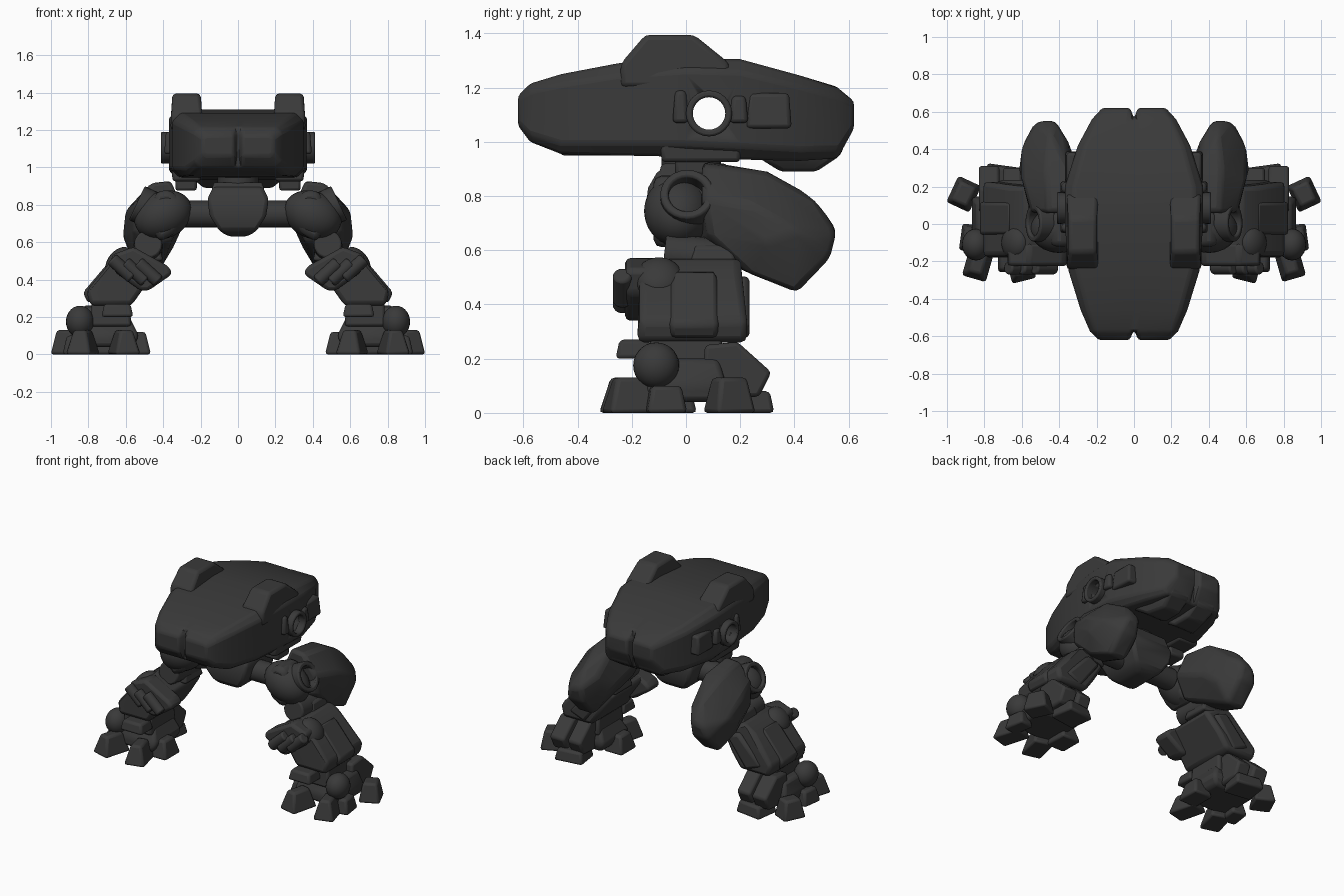
import bpy, bmesh, math
from mathutils import Vector, Matrix

if "Cube" in bpy.data.objects:
    bpy.data.objects.remove(bpy.data.objects["Cube"])

mat = bpy.data.materials.new("dark grey")
mat.diffuse_color = (0.042, 0.042, 0.042, 1)
mat.use_nodes = True
mat.node_tree.nodes["Principled BSDF"].inputs["Base Color"].default_value = mat.diffuse_color


def finish(name, bm, bevel=0.0, mirror=True):
    bmesh.ops.recalc_face_normals(bm, faces=bm.faces)
    me = bpy.data.meshes.new(name)
    bm.to_mesh(me)
    bm.free()
    me.materials.append(mat)
    for p in me.polygons:
        p.use_smooth = True
    me.set_sharp_from_angle(angle=math.radians(32))
    ob = bpy.data.objects.new(name, me)
    bpy.context.collection.objects.link(ob)
    if bevel:
        b = ob.modifiers.new("bevel", 'BEVEL')
        b.width, b.segments, b.limit_method = bevel, 2, 'ANGLE'
        b.angle_limit = math.radians(25)
    if mirror:
        m = ob.modifiers.new("mirror", 'MIRROR')
        m.use_mirror_merge = False
    return ob


def lump(name, pts, bevel=0.015, mirror=True):
    """Rounded convex block around the given points."""
    bm = bmesh.new()
    for p in pts:
        bm.verts.new(p)
    r = bmesh.ops.convex_hull(bm, input=bm.verts)
    bmesh.ops.delete(bm, geom=[g for g in r["geom_interior"] if isinstance(g, bmesh.types.BMVert)], context='VERTS')
    bmesh.ops.dissolve_limit(bm, angle_limit=math.radians(6), verts=bm.verts, edges=bm.edges)
    return finish(name, bm, bevel, mirror)


def slab(name, xz, y0, y1, bevel=0.015, mirror=True):
    """Front-view outline pushed from y0 to y1."""
    return lump(name, [(x, y, z) for x, z in xz for y in (y0, y1)], bevel, mirror)


def block(name, x, y, z, taper=0.0, bevel=0.015, mirror=True, turn=0):
    """Box from ranges, narrowed at the top by taper, turned about z in degrees."""
    c = Vector(((x[0] + x[1]) / 2, (y[0] + y[1]) / 2, 0))
    rot = Matrix.Rotation(math.radians(turn), 3, 'Z')
    pts = []
    for sx in (-1, 1):
        for sy in (-1, 1):
            for k, zz in ((0, z[0]), (taper, z[1])):
                v = Vector((sx * ((x[1] - x[0]) / 2 - k), sy * ((y[1] - y[0]) / 2 - k), zz))
                pts.append(c + rot @ v)
    return lump(name, pts, bevel, mirror)


def rod(name, a, b, r, bevel=0.01, mirror=True, sides=20):
    a, b = Vector(a), Vector(b)
    d = b - a
    bm = bmesh.new()
    bmesh.ops.create_cone(bm, cap_ends=True, segments=sides, radius1=r, radius2=r, depth=d.length,
                          matrix=Matrix.Translation((a + b) / 2) @ d.to_track_quat('Z', 'Y').to_matrix().to_4x4())
    return finish(name, bm, bevel, mirror)


def ball(name, c, s, tilt=0):
    bm = bmesh.new()
    m = Matrix.Translation(c) @ Matrix.Rotation(math.radians(tilt), 4, 'Y') @ Matrix.Diagonal((*s, 1))
    bmesh.ops.create_uvsphere(bm, u_segments=24, v_segments=14, radius=1, matrix=m)
    return finish(name, bm)


def ring(name, c, axis, r_out, r_in, depth):
    """Open tube, walls all round."""
    bm = bmesh.new()
    m = Matrix.Translation(c) @ Vector(axis).to_track_quat('Z', 'Y').to_matrix().to_4x4()
    prof = [(r_out, -depth / 2), (r_out, depth / 2), (r_in, depth / 2), (r_in, -depth / 2)]
    n = 24
    vs = [[bm.verts.new(m @ Vector((r * math.cos(i * math.tau / n), r * math.sin(i * math.tau / n), h)))
           for r, h in prof] for i in range(n)]
    for i in range(n):
        for j in range(4):
            k = (j + 1) % 4
            bm.faces.new((vs[i][j], vs[(i + 1) % n][j], vs[(i + 1) % n][k], vs[i][k]))
    return finish(name, bm, 0.008)


# Hull: lofted from stations (y, half width, bottom, top), centre notched at both ends
stations = [(-0.62, .19, 1.06, 1.17), (-0.575, .235, 1.0, 1.215), (-0.46, .285, .955, 1.25), (-0.25, .35, .95, 1.29),
            (0, .37, .945, 1.31), (0.2, .37, .935, 1.305), (0.42, .30, .93, 1.245), (0.56, .225, .94, 1.20),
            (0.62, .17, 1.05, 1.15)]
fr = [-1, -.87, -.12, 0, .12, .87, 1]
bm = bmesh.new()
tops, bots = [], []
for i, (y, w, zb, zt) in enumerate(stations):
    end = 1 if i == 0 else -1 if i == len(stations) - 1 else 0
    t, b = [], []
    for f in fr:
        yy = y + end * 0.055 * (f == 0)
        drop = 0.13 * (zt - zb) if abs(f) == 1 else 0
        t.append(bm.verts.new((f * w, yy, zt - drop)))
        b.append(bm.verts.new((f * w, yy, zb + drop)))
    tops.append(t)
    bots.append(b)
for i in range(len(stations) - 1):
    for g in (tops, bots):
        for j in range(6):
            bm.faces.new((g[i][j], g[i][j + 1], g[i + 1][j + 1], g[i + 1][j]))
    for j in (0, 6):
        bm.faces.new((tops[i][j], tops[i + 1][j], bots[i + 1][j], bots[i][j]))
for i in (0, -1):
    for j in range(6):
        bm.faces.new((tops[i][j], tops[i][j + 1], bots[i][j + 1], bots[i][j]))
hull = finish("hull", bm, 0.02, mirror=False)

# Round opening straight through the hull
cutter = rod("hole_cutter", (-0.6, .085, 1.105), (0.6, .085, 1.105), 0.06, 0, False, 32)
cutter.hide_render = True
cutter.hide_viewport = True
cut = hull.modifiers.new("hole", 'BOOLEAN')
cut.object, cut.operation, cut.solver = cutter, 'DIFFERENCE', 'EXACT'

# Hull fittings
lump("shoulder_box", [(x, y, z) for x0, x1, ys, z in ((.19, .36, (-.245, .17), 1.2), (.19, .36, (-.24, .16), 1.29),
                      (.20, .35, (-.15, .03), 1.395)) for x in (x0, x1) for y in ys], 0.02)
ring("side_port", (.385, .085, 1.105), (1, 0, 0), 0.085, 0.06, 0.055)
block("port_front_fitting", (.34, .395), (-.05, .01), (1.07, 1.19), 0.01)
block("port_rear_fitting", (.34, .395), (.16, .23), (1.07, 1.17), 0.01)
block("side_panel", (.28, .37), (.22, .39), (1.05, 1.18), 0.01)
block("hull_skid", (.20, .35), (-.09, .2), (.925, 1.0), -.005)
block("belly_plate", (-.2, .2), (-.46, -.02), (.95, 1.0), -.02, 0.01, False)
lump("rear_underside", [(x, y, z) for x, y, z in ((.03, .35, .89), (.19, .35, .89), (.03, .48, .89), (.16, .48, .89),
     (.03, .27, .94), (.25, .27, .94), (.03, .57, .95), (.18, .57, .95), (.03, .6, 1.03), (.17, .6, 1.03),
     (.25, .36, 1.0), (.03, .3, 1.03))])
block("hull_stub", (.22, .335), (-.04, .09), (.875, .96), 0.0)

# Pelvis and axle
lump("pelvis", [(s * x, y, z) for s in (-1, 1) for x, ys, z in ((.13, (-.1, .14), .90), (.165, (-.14, .18), .83),
     (.15, (-.15, .18), .74), (.10, (-.13, .15), .66), (.05, (-.08, .1), .63)) for y in ys], 0.02, False)
block("pelvis_collar", (-.15, .15), (-.11, .17), (.84, .92), 0.02, 0.012, False)
rod("neck", (0, .02, .86), (0, .02, .98), .11, 0.01, False)
rod("axle", (-.3, 0, .75), (.3, 0, .75), .072, 0.01, False)

# Thigh
lump("thigh", [(.36, .06, .93), (.46, .06, .92), (.55, .06, .8), (.56, .08, .66), (.28, .06, .75), (.36, .05, .60),
               (.35, .3, .89), (.47, .3, .89), (.60, .24, .77), (.615, .3, .63), (.55, .24, .51), (.41, .26, .50),
               (.30, .3, .66), (.36, .46, .74), (.45, .48, .79), (.60, .42, .67), (.54, .41, .445), (.42, .41, .445),
               (.34, .4, .58), (.42, .555, .68), (.51, .555, .66), (.54, .53, .57), (.42, .53, .57)], 0.022)
ball("hip_joint", (.40, -.03, .745), (.16, .125, .125), 25)
ring("hip_ring", (.50, .005, .79), (.85, 0, .4), .10, .07, .09)
rod("hip_ring_core", (.40, .005, .74), (.48, .005, .78), .075)
slab("hip_front_plate", [(.28, .80), (.36, .88), (.44, .87), (.48, .70), (.42, .60), (.33, .65)], -.12, .06, 0.03)
block("knee_block", (.40, .58), (.0, .2), (.50, .62), 0.03)
rod("knee_pin", (.48, -.08, .59), (.48, .18, .56), .075)

# Shin
lump("shin", [(x, y, z) for x, z in ((.41, .49), (.57, .575), (.66, .52), (.81, .34), (.79, .26), (.57, .26),
     (.50, .36)) for y in (-.17 if z > .3 else -.18, .20 if z > .4 else .225)], 0.025)
slab("shin_front_plate", [(.35, .43), (.37, .47), (.56, .575), (.68, .53), (.66, .44), (.52, .34), (.48, .34)],
     -.225, -.1, 0.02)
for i, (x, z) in enumerate(((.46, .42), (.53, .42), (.60, .44))):
    rod(f"shin_tube_{i}", (x - .035, -.235, z - .03), (x + .075, -.235, z + .07), .035)
ball("shin_disc", (.635, -.10, .495), (.06, .09, .09), -40)
slab("shin_outer_plate", [(.66, .53), (.71, .47), (.83, .33), (.80, .27), (.70, .35)], -.06, .12, 0.02)
slab("shin_rear_plate", [(.47, .47), (.56, .51), (.74, .32), (.62, .27)], .15, .235, 0.02)

# Ankle
block("ankle", (.57, .79), (-.14, .14), (.15, .29), 0.01)
block("ankle_front_guard", (.56, .73), (-.26, -.12), (.20, .27), 0.015)
ball("ankle_ball", (.845, -.11, .175), (.075, .085, .085))

# Foot and toes
lump("foot_core", [(x, y, z) for x0, x1, ys, z in ((.56, .86, (-.15, .13), .04), (.53, .87, (-.15, .15), .10),
     (.58, .84, (-.1, .12), .20)) for x in (x0, x1) for y in ys], 0.02)
block("inner_toe", (.465, .61), (-.13, .04), (0, .12), 0.03)
block("front_inner_toe", (.54, .68), (-.31, -.11), (0, .13), 0.035, turn=-14)
block("front_outer_toe", (.76, .90), (-.30, -.10), (0, .13), 0.035, turn=16)
block("outer_front_toe", (.82, .93), (-.15, .0), (0, .10), 0.02, turn=8)
block("outer_rear_toe", (.84, .98), (.08, .24), (0, .13), 0.025, turn=25)
block("rear_toe", (.60, .80), (.14, .315), (0, .08), 0.015, turn=8)
heel = [(.06, .13), (.07, .25), (.19, .262), (.315, .15), (.27, .06), (.12, .05)]
lump("heel_inner", [(x, y * .97, z) for x in (.60, .70) for y, z in heel])
lump("heel_outer", [(x, y, z) for x in (.72, .83) for y, z in heel])
